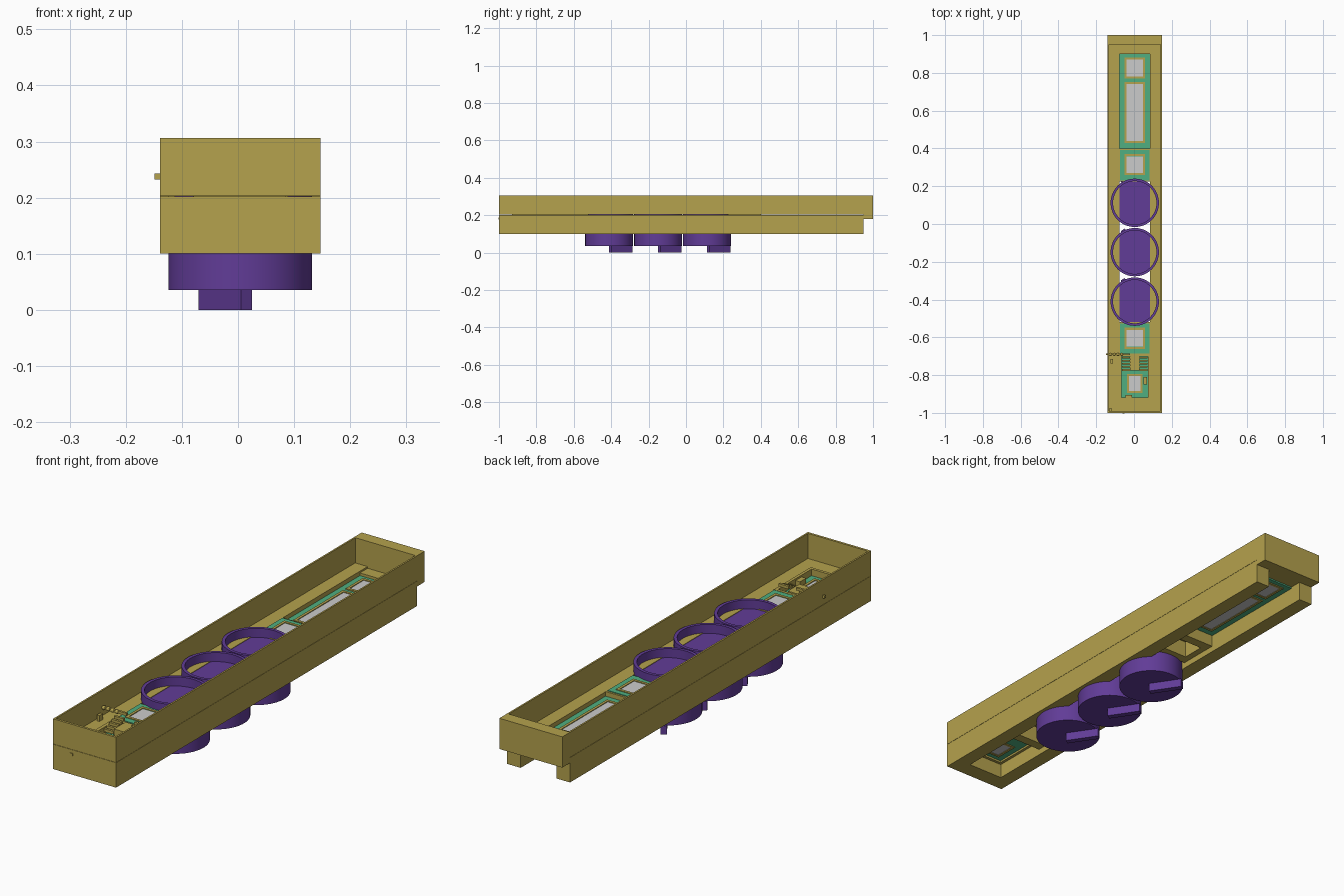
import bpy, bmesh, math
from mathutils import Vector

if "Cube" in bpy.data.objects:
    bpy.data.objects.remove(bpy.data.objects["Cube"])


def material(name, rgb):
    m = bpy.data.materials.new(name)
    m.diffuse_color = (*rgb, 1)
    m.use_nodes = True
    m.node_tree.nodes["Principled BSDF"].inputs["Base Color"].default_value = m.diffuse_color
    return m


GOLD = material("gold", (0.46, 0.36, 0.075))
PURPLE = material("purple", (0.12, 0.045, 0.31))
GREEN = material("green", (0.08, 0.43, 0.22))


def finish(name, bm, mat=None, smooth=False):
    bmesh.ops.recalc_face_normals(bm, faces=bm.faces)
    me = bpy.data.meshes.new(name)
    bm.to_mesh(me)
    bm.free()
    ob = bpy.data.objects.new(name, me)
    bpy.context.collection.objects.link(ob)
    if mat:
        me.materials.append(mat)
    if smooth:
        bpy.ops.object.select_all(action='DESELECT')
        ob.select_set(True)
        bpy.context.view_layer.objects.active = ob
        bpy.ops.object.shade_smooth_by_angle()
    return ob


def box(name, x0, x1, y0, y1, z0, z1, mat=None):
    bm = bmesh.new()
    bmesh.ops.create_cube(bm, size=1)
    for v in bm.verts:
        v.co = Vector((x0 if v.co.x < 0 else x1, y0 if v.co.y < 0 else y1, z0 if v.co.z < 0 else z1))
    return finish(name, bm, mat)


def frame(name, outer, inner, z0, z1, mat):
    """Rectangular plate (x0, x1, y0, y1) with a rectangular opening."""
    bm = bmesh.new()
    rings = []
    for r in (outer, inner):
        for z in (z0, z1):
            rings.append([bm.verts.new((r[i], r[j], z)) for i, j in ((0, 2), (1, 2), (1, 3), (0, 3))])
    ob, ot, ib, it = rings
    for a, b in ((ob, ot), (ot, it), (it, ib), (ib, ob)):
        for i in range(4):
            k = (i + 1) % 4
            bm.faces.new((a[i], a[k], b[k], b[i]))
    return finish(name, bm, mat)


def lathe(name, profile, centre, mat, steps=64):
    bm = bmesh.new()
    vs = [bm.verts.new((r, 0, z)) for r, z in profile]
    es = [bm.edges.new(p) for p in zip(vs, vs[1:])]
    bmesh.ops.spin(bm, geom=vs + es, axis=(0, 0, 1), cent=(0, 0, 0), steps=steps, angle=math.tau)
    bmesh.ops.remove_doubles(bm, verts=bm.verts, dist=1e-5)
    ob = finish(name, bm, mat, True)
    ob.location = centre
    return ob


def window(name, y0, y1, z0, z1, hw=0.043):
    """Grey pane with a gold border, slightly proud of its panel."""
    frame(name + "_border", (CX - hw - .011, CX + hw + .011, y0 - .011, y1 + .011),
          (CX - hw, CX + hw, y0, y1), z0 - .002, z1 + .003, GOLD)
    box(name + "_pane", CX - hw, CX + hw, y0, y1, z0, z1)


CX = 0.004
X0, X1 = -0.139, 0.147      # outer sides
S0, S1 = -0.077, 0.085      # central slot

# lower body: two side rails and the closed front end
box("left_rail", X0, S0, -1, 0.95, 0.10, 0.202, GOLD)
box("right_rail", S1, X1, -1, 0.95, 0.10, 0.202, GOLD)
box("front_block", S0, S1, -1, -0.93, 0.10, 0.202, GOLD)
box("back_crossbar", S0, S1, 0.90, 0.95, 0.18, 0.195, GOLD)

# upper tray wall and back cap
frame("tray_wall", (X0, X1, -1, 0.95), (X0 + .007, X1 - .007, -.99, .949), 0.203, 0.306, GOLD)
box("back_cap", X0, X1, 0.95, 1.0, 0.18, 0.306, GOLD)

# long recessed rear panel with two panes
box("rear_panel", S0, S1, 0.40, 0.90, 0.174, 0.184, GREEN)
window("rear_small", 0.78, 0.87, 0.172, 0.186)
window("rear_long", 0.44, 0.74, 0.172, 0.186)

# raised panels on gold carriers, either side of the cups
for name, a, b in (("middle", 0.225, 0.40), ("fore", -0.69, -0.52)):
    frame(name + "_carrier", (S0 - .003, S1 + .004, a, b), (CX - .054, CX + .054, a + .04, b - .04), 0.125, 0.203, GOLD)
    frame(name + "_panel", (S0 + .004, S1 - .004, a + .004, b - .008),
          (CX - .05, CX + .05, a + .042, b - .042), 0.203, 0.206, GREEN)
window("middle", 0.27, 0.36, 0.196, 0.206)
window("fore", -0.65, -0.56, 0.196, 0.206)

# front recessed panel with rim
frame("front_rim", (S0 - .002, S1, -.93, -.69), (S0 + .012, S1 - .012, -.918, -.702), 0.16, 0.205, GOLD)
box("front_panel", S0 + .01, S1 - .01, -.92, -.70, 0.168, 0.178, GREEN)
window("front", -0.885, -0.805, 0.166, 0.18, 0.03)

# three dished cups with a slanted pointer underneath
for i, y in enumerate((0.112, -0.149, -0.411)):
    lathe(f"cup_{i+1}", [(0, .035), (.128, .035), (.128, .237), (.115, .237), (.115, .2), (0, .2)],
          (CX, y, 0), PURPLE)
    bar = box(f"pointer_{i+1}", -.012, .012, 0, .135, 0, .036, PURPLE)
    bar.rotation_euler.z = math.radians(33.8)
    bar.location = (0.015, y + .006, 0)

# small latch mechanism near the front: rod, block, sprung slats and beads
box("latch_rod", -.149, -.02, -.694, -.685, .232, .243, GOLD)
box("latch_block", -.02, .028, -.775, -.70, .178, .21, GOLD)
for i in range(5):
    y = -.708 - i * .016
    z = .222 - i * .007
    box(f"left_slat_{i+1}", -.064, -.02, y - .005, y + .005, z - .006, z + .006, GOLD)
    box(f"right_slat_{i+1}", .028, .072, y - .005, y + .005, z - .006, z + .006, GOLD)
for i in range(4):
    bm = bmesh.new()
    bmesh.ops.create_icosphere(bm, subdivisions=2, radius=.009)
    finish(f"bead_{i+1}", bm, GOLD, True).location = (-.125 + i * .02, -.69, .237)
box("rod_hanger", -.124, -.112, -.738, -.715, .202, .226, GOLD)
box("side_clip", .05, .07, -.85, -.81, .178, .2, GOLD)
box("front_clip", -.045, -.01, -.918, -.905, .178, .2, GOLD)

# tiny pegs at the front
box("front_peg", -.061, -.049, -1.0025, -.99, .177, .188, GOLD)
box("corner_peg", -.13, -.118, -.99, -.975, .203, .215, GOLD)
